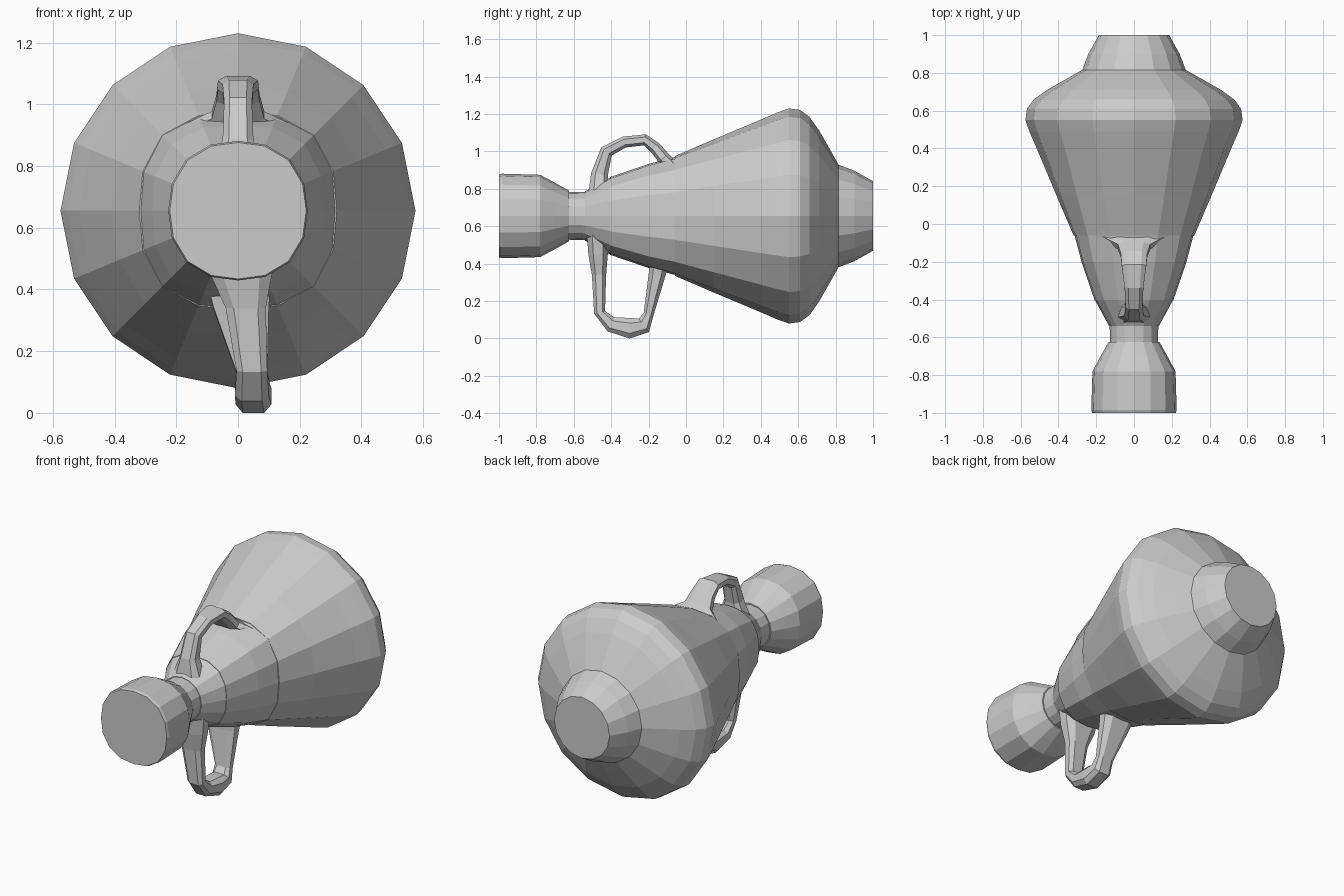
import bpy, bmesh, math
from mathutils import Vector

if "Cube" in bpy.data.objects:
    bpy.data.objects.remove(bpy.data.objects["Cube"])

CZ = 0.655   # height of the jar axis, which lies along y
SIDES = 16


def finish(name, rings):
    """Skin a list of point rings into a closed, flat-shaded object."""
    bm = bmesh.new()
    loops = [[bm.verts.new(p) for p in ring] for ring in rings]
    n = len(loops[0])
    for a, b in zip(loops, loops[1:]):
        for i in range(n):
            j = (i + 1) % n
            bm.faces.new((a[i], a[j], b[j], b[i]))
    bm.faces.new(loops[0])
    bm.faces.new(loops[-1])
    bmesh.ops.recalc_face_normals(bm, faces=bm.faces)
    mesh = bpy.data.meshes.new(name)
    bm.to_mesh(mesh)
    bm.free()
    ob = bpy.data.objects.new(name, mesh)
    bpy.context.collection.objects.link(ob)
    return ob


def turned(name, profile):
    """Profile entries: y, radius, squareness (2 = round)."""
    rings = []
    for y, r, sq in profile:
        ring = []
        for i in range(SIDES):
            a = 2 * math.pi * i / SIDES
            c, s = math.cos(a), math.sin(a)
            k = r / (abs(c) ** sq + abs(s) ** sq) ** (1 / sq)
            ring.append((k * c, y, CZ + k * s))
        rings.append(ring)
    return finish(name, rings)


def strap(name, path):
    """Path entries: x, y, z, half width along x, half thickness."""
    outline = [(1, .5), (.6, 1), (-.6, 1), (-1, .5), (-1, -.5), (-.6, -1), (.6, -1), (1, -.5)]
    pts = [Vector(p[:3]) for p in path]
    rings = []
    for i, (x, y, z, w, t) in enumerate(path):
        d = pts[min(i + 1, len(pts) - 1)] - pts[max(i - 1, 0)]
        d.x = 0
        d.normalize()
        nrm = Vector((0, -d.z, d.y))
        rings.append([pts[i] + Vector((u * w, 0, 0)) + nrm * (v * t) for u, v in outline])
    return finish(name, rings)


# Jar: mouth, neck, collar, shoulder, belly and foot
turned("mouth", [(-1, .221, 2.3), (-.985, .226, 2.3), (-.78, .22, 2.3), (-.7, .177, 2.1), (-.625, .135, 2)])
turned("neck", [(-.63, .127, 2.1), (-.53, .129, 2.1)])
turned("collar", [(-.54, .132, 2.1), (-.4, .208, 2.5)])
turned("shoulder", [(-.405, .208, 2.5), (-.2, .278, 2.75), (-.055, .316, 2.75)])
turned("belly", [(-.06, .32, 2.6), (.15, .41, 2.25), (.4, .515, 2.05), (.49, .554, 2), (.55, .575, 2),
                 (.61, .567, 2), (.66, .53, 2), (.71, .46, 2), (.77, .355, 2), (.815, .275, 2)])
turned("foot", [(.81, .276, 2), (.9, .242, 2), (1, .186, 2)])

# Upper handle: a short arch from collar to shoulder
strap("upper_handle", [(0, -.472, .67, .13, .065), (0, -.462, .88, .05, .045), (0, -.425, 1.0, .045, .035),
                       (0, -.33, 1.05, .05, .03), (0, -.22, 1.062, .065, .03), (0, -.165, 1.02, .07, .032),
                       (0, -.12, .965, .085, .035), (0, -.075, .925, .17, .03)])

# Lower handle: a longer, slightly skewed loop
strap("lower_handle", [(0, -.472, .65, .13, .065), (.01, -.47, .45, .1, .052), (.025, -.465, .34, .065, .038),
                       (.045, -.462, .14, .05, .03), (.045, -.4, .075, .055, .042), (.05, -.3, .055, .058, .055),
                       (.05, -.225, .07, .055, .045), (.045, -.2, .13, .05, .027), (.01, -.155, .34, .09, .045),
                       (0, -.135, .46, .11, .06)])
